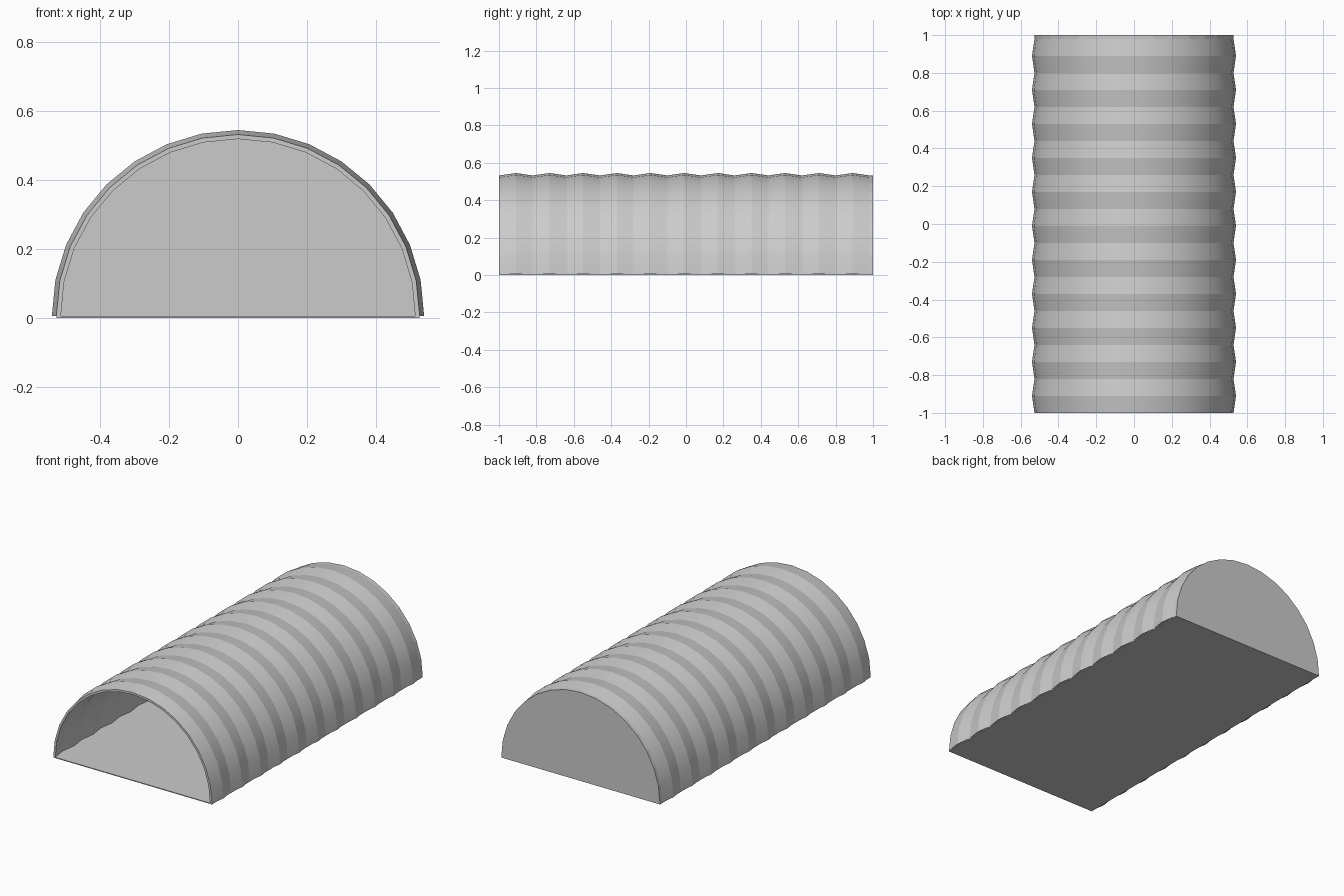
import bpy
import math

SEGMENTS = 16        # sides around the half circle
RIDGES = 11          # corrugations along the length
FRONT, WALL_Y, BACK = -1.0, 0.98, 1.0
FLOOR = 0.005
VALLEY, RIDGE, SKIN = 0.527, 0.54, 0.013

if "Cube" in bpy.data.objects:
    bpy.data.objects.remove(bpy.data.objects["Cube"])

grey = bpy.data.materials.new("light grey metal")
grey.use_nodes = True
colour = (0.6, 0.6, 0.6, 1.0)
grey.diffuse_color = colour
grey.node_tree.nodes["Principled BSDF"].inputs["Base Color"].default_value = colour


def make_object(name, verts, faces):
    mesh = bpy.data.meshes.new(name)
    mesh.from_pydata(verts, [], faces)
    mesh.materials.append(grey)
    obj = bpy.data.objects.new(name, mesh)
    bpy.context.collection.objects.link(obj)
    return obj


def arch(radius, y):
    """Points of a half circle standing on the floor."""
    angles = [math.pi * i / SEGMENTS for i in range(SEGMENTS + 1)]
    return [(radius * math.cos(a), y, FLOOR + radius * math.sin(a)) for a in angles]


# Corrugated shell: a closed wavy skin swept around the half circle
step = (WALL_Y - FRONT) / (2 * RIDGES)
outer = [(RIDGE if i % 2 else VALLEY, FRONT + i * step) for i in range(2 * RIDGES + 1)]
inner = [(r - SKIN, y) for r, y in reversed(outer)]
profile = outer + inner
verts = [p for r, y in profile for p in arch(r, y)]
row, count = SEGMENTS + 1, len(profile)
faces = []
for i in range(count):
    a, b = i * row, (i + 1) % count * row
    faces += [(a + k, a + k + 1, b + k + 1, b + k) for k in range(SEGMENTS)]
# Bottom edges of the skin, one quad per wave side
half = len(outer)
for i in range(half - 1):
    loop = [i, i + 1, count - 2 - i, count - 1 - i]
    faces.append([j * row for j in loop])
    faces.append([j * row + SEGMENTS for j in reversed(loop)])
shell = make_object("corrugated_shell", verts, faces)

bpy.context.view_layer.objects.active = shell
shell.select_set(True)
bpy.ops.object.mode_set(mode='EDIT')
bpy.ops.mesh.select_all(action='SELECT')
bpy.ops.mesh.normals_make_consistent(inside=False)
bpy.ops.object.mode_set(mode='OBJECT')
bpy.ops.object.shade_smooth_by_angle(angle=math.radians(14))

# Flat back wall closing the shell
n = SEGMENTS + 1
sides = [(k, (k + 1) % n, n + (k + 1) % n, n + k) for k in range(n)]
make_object("back_wall", arch(VALLEY, WALL_Y) + arch(VALLEY, BACK),
            [tuple(reversed(range(n))), tuple(range(n, 2 * n))] + sides)
wall = bpy.data.objects["back_wall"]
wall.data.flip_normals()

# Thin floor slab
bpy.ops.mesh.primitive_cube_add(size=1, location=(0, 0, FLOOR / 2))
floor = bpy.context.object
floor.name = "floor"
floor.scale = (2 * VALLEY, BACK - FRONT, FLOOR)
floor.data.materials.append(grey)
